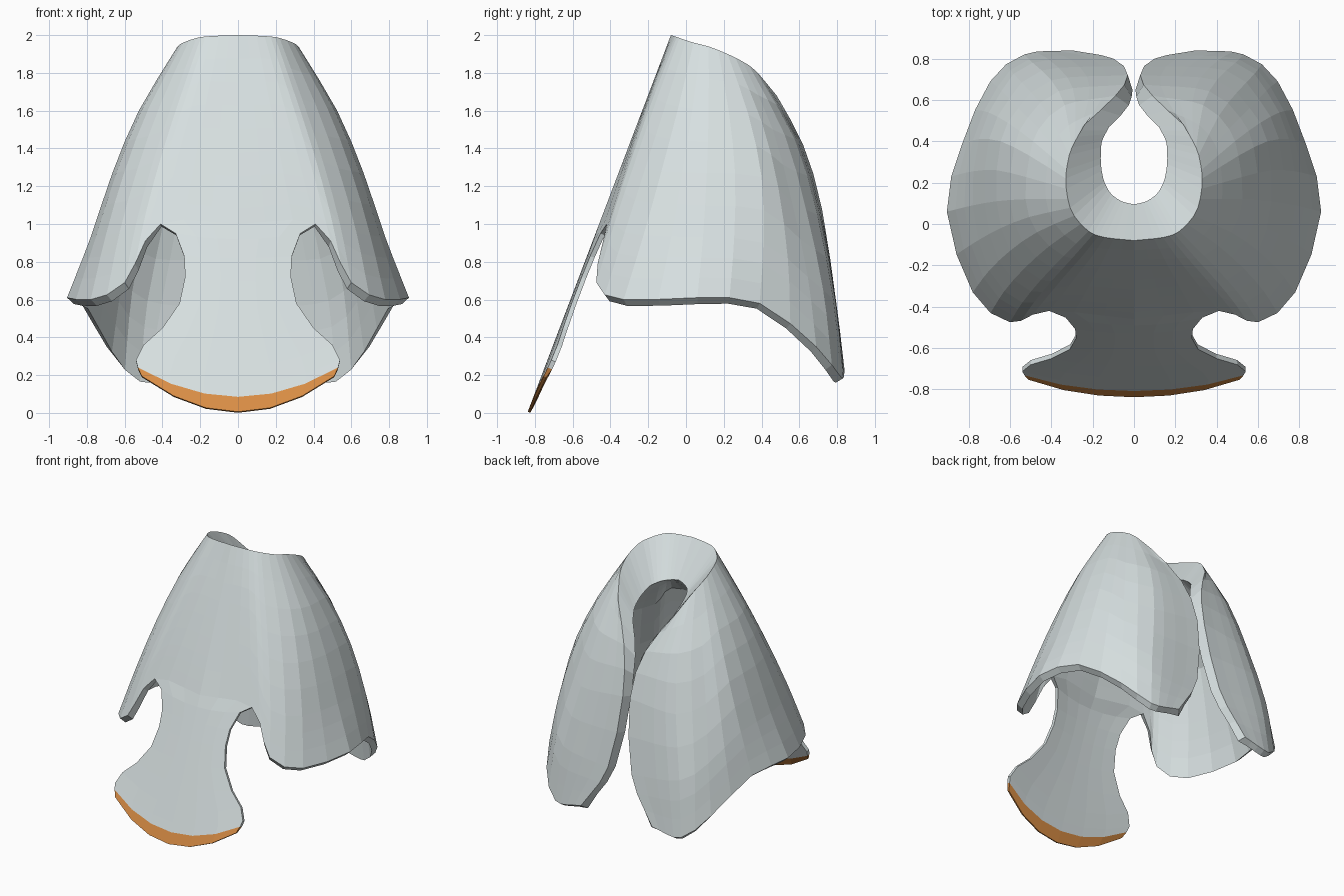
import bpy
import bmesh
from mathutils import Vector

cube = bpy.data.objects.get("Cube")
if cube:
    bpy.data.objects.remove(cube, do_unlink=True)


def make_material(name, rgb):
    mat = bpy.data.materials.new(name)
    mat.use_nodes = True
    mat.diffuse_color = (*rgb, 1)
    mat.node_tree.nodes["Principled BSDF"].inputs["Base Color"].default_value = (*rgb, 1)
    return mat


def spline(points, steps):
    """Smooth curve through the points, with a number of steps per span."""
    pts = [Vector(p) for p in points]
    ends = [pts[0] * 2 - pts[1]] + pts + [pts[-1] * 2 - pts[-2]]
    curve = [pts[0]]
    for i, count in enumerate(steps):
        a, b, c, d = ends[i:i + 4]
        for k in range(1, count + 1):
            t = k / count
            curve.append((b * 2 + (c - a) * t + (a * 2 - b * 5 + c * 4 - d) * t * t
                          + (b * 3 - a - c * 3 + d) * t ** 3) / 2)
    return curve


# Guide columns of one half, from rim to hem, going from front centre to back split
front_centre = [(0, -.08, 2), (0, -.175, 1.75), (0, -.27, 1.5), (0, -.365, 1.25), (0, -.46, 1)]
slit = [(.14, -.065, 1.995), (.21, -.165, 1.75), (.28, -.255, 1.5), (.345, -.34, 1.25), (.41, -.42, 1)]
front_corner = [(.22, -.035, 1.985), (.34, -.155, 1.66), (.45, -.27, 1.33), (.54, -.38, 1), (.6, -.475, .69)]
front_side = [(.29, .04, 1.96), (.47, -.04, 1.62), (.6, -.13, 1.28), (.7, -.225, .94), (.78, -.33, .6)]
side = [(.32, .12, 1.94), (.525, .12, 1.6), (.665, .11, 1.27), (.78, .09, .93), (.905, .06, .61)]
rear_side = [(.33, .22, 1.9), (.505, .33, 1.58), (.645, .4, 1.25), (.75, .41, .9), (.83, .39, .58)]
rear_corner = [(.32, .3, 1.86), (.46, .46, 1.5), (.56, .56, 1.12), (.64, .645, .72), (.695, .69, .35)]
lobe = [(.3, .37, 1.81), (.335, .575, 1.45), (.4, .695, 1.05), (.49, .78, .6), (.53, .82, .19)]
back_edge = [(.24, .48, 1.68), (.09, .62, 1.42), (.03, .72, 1.08), (.1, .8, .55), (.3, .84, .22)]
guides = [front_centre, slit, front_corner, front_side, side, rear_side, rear_corner, lobe, back_edge]

# Inner end of the sloping collar, one point for each guide
collar = [(0, .095, 1.74), (.06, .11, 1.73), (.11, .145, 1.72), (.135, .185, 1.71), (.15, .225, 1.7),
          (.16, .29, 1.67), (.16, .345, 1.64), (.155, .4, 1.6), (.12, .47, 1.54)]

COLUMN_STEPS = [3, 3, 2, 2, 2, 2, 2, 4]
ROW_STEPS = [2, 2, 2, 3]
TONGUE_COLUMNS = COLUMN_STEPS[0]
COLLAR_ROWS = 4
columns = [spline(g, ROW_STEPS) for g in guides]
rows = [spline(r, COLUMN_STEPS) for r in zip(*columns)]
collar_line = spline(collar, COLUMN_STEPS)
last = len(collar_line) - 1

bm = bmesh.new()


def fill(upper, lower, material):
    for j in range(len(lower) - 1):
        face = bm.faces.new((upper[j], lower[j], lower[j + 1], upper[j + 1]))
        face.material_index = material


# Draped body, outer skin
grid = [[bm.verts.new(co) for co in row] for row in rows]
for upper, lower in zip(grid, grid[1:]):
    fill(upper, lower, 0)
body = set(bm.verts)

# Front tongue: half width, height at its edge, height at its middle
tongue = [(.33, .95, .92), (.285, .83, .82), (.28, .72, .7), (.31, .58, .55), (.4, .45, .4),
          (.5, .36, .25), (.54, .28, .15), (.53, .24, .085), (.51, .195, .006)]
upper = grid[-1][:TONGUE_COLUMNS + 1]
for width, edge_z, mid_z in tongue:
    lower = []
    for j in range(TONGUE_COLUMNS + 1):
        s = j / TONGUE_COLUMNS
        x = width * s
        z = mid_z + (edge_z - mid_z) * s * s
        lower.append(bm.verts.new((x, -.84 + .38 * z + .25 * z * x * x, z)))
    is_tip = (width, edge_z, mid_z) == tongue[-1]
    fill(upper, lower, 1 if is_tip else 0)
    upper = lower
tip = set(upper)

# Offset from the outer skin to the inner skin: thin sheet, collar, flared hem
bm.normal_update()
offset = {}
for vert in bm.verts:
    thickness = .04 if vert in body else .015 if vert in tip else .025
    offset[vert] = vert.normal * -thickness
for i, line in enumerate(grid):
    down = i / (len(grid) - 1)
    blend = max(0, 1 - i / COLLAR_ROWS)
    for j, vert in enumerate(line):
        if j == last:
            offset[vert] = vert.normal * (.06 * down - .1)
            if i >= COLLAR_ROWS:
                offset[vert] += Vector((-.02 * down - .01, 0, 0))
        if line is grid[-1] and j > TONGUE_COLUMNS:
            offset[vert] += Vector((0, 0, -.02))
        to_collar = collar_line[j] - grid[0][j].co
        offset[vert] = offset[vert].lerp(to_collar, blend)

# Inner skin and the band that joins it to the outer skin
outer_faces = list(bm.faces)
open_edges = [e for e in bm.edges if e.is_boundary and any(v.co.x > .001 for v in e.verts)]
inner = {}
for vert, shift in offset.items():
    co = vert.co + shift
    co.x = max(.003, co.x) if vert.co.x > .001 else 0
    inner[vert] = bm.verts.new(co)
for face in outer_faces:
    back = bm.faces.new([inner[v] for v in reversed(face.verts)])
    back.material_index = face.material_index
for edge in open_edges:
    loop = edge.link_loops[0]
    a, b = loop.vert, loop.link_loop_next.vert
    band = bm.faces.new((b, a, inner[a], inner[b]))
    band.material_index = loop.face.material_index

mesh = bpy.data.meshes.new("draped_shell")
bm.to_mesh(mesh)
bm.free()
mesh.materials.append(make_material("pale_grey", (.68, .745, .75)))
mesh.materials.append(make_material("orange_trim", (.70, .27, .06)))
shell = bpy.data.objects.new("draped_shell", mesh)
bpy.context.collection.objects.link(shell)

# Other half
mirror = shell.modifiers.new("mirror", "MIRROR")
mirror.merge_threshold = .001
